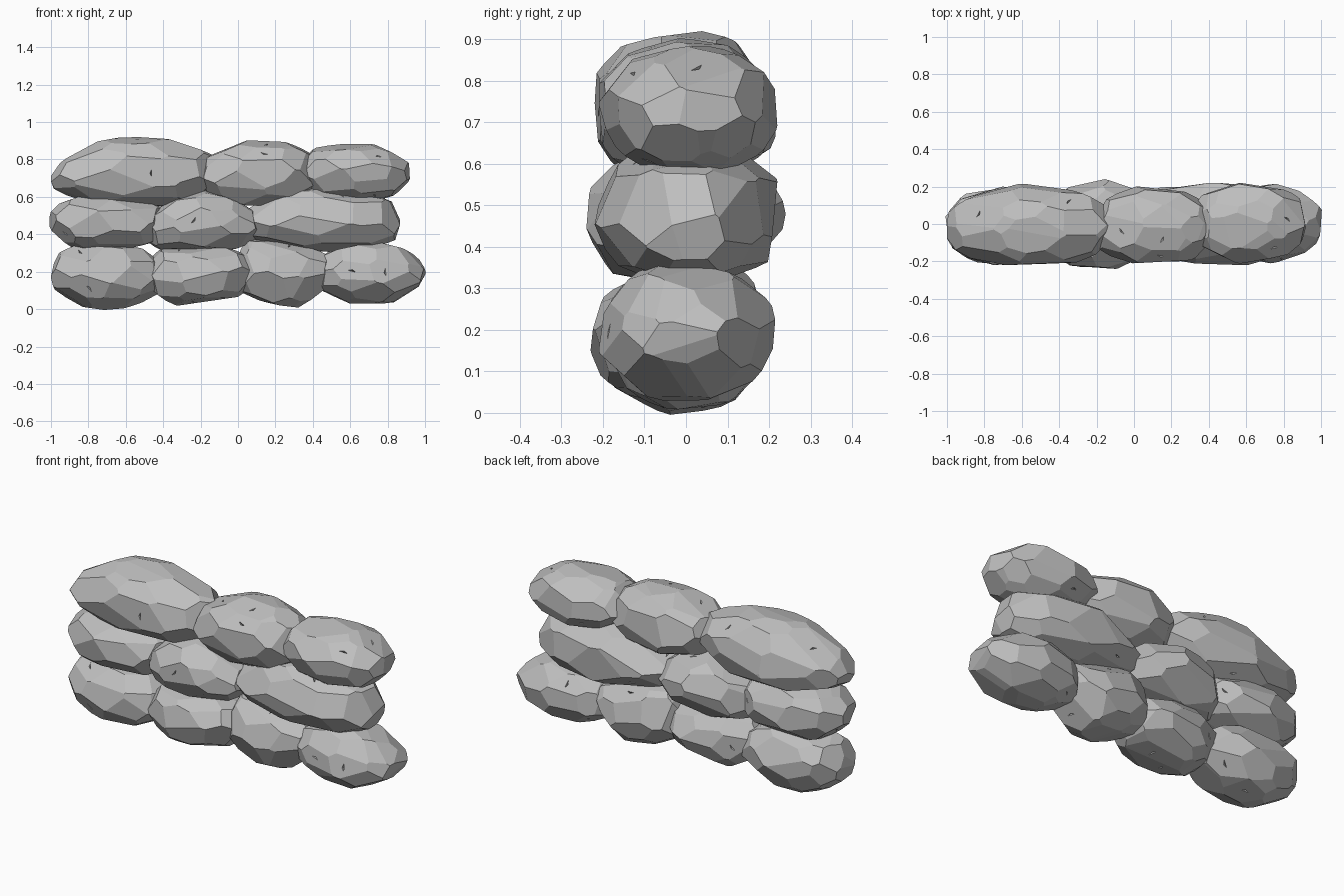
import bpy, bmesh, math, random
from mathutils import Vector, Matrix

if "Cube" in bpy.data.objects:
    bpy.data.objects.remove(bpy.data.objects["Cube"], do_unlink=True)

stone_grey = bpy.data.materials.new("stone_grey")
stone_grey.use_nodes = True
stone_grey.diffuse_color = (0.52, 0.52, 0.52, 1)
stone_grey.node_tree.nodes["Principled BSDF"].inputs["Base Color"].default_value = (0.52, 0.52, 0.52, 1)

rng = random.Random(8)
ROUNDNESS = 1.84


def link(name, bm):
    mesh = bpy.data.meshes.new(name)
    bm.to_mesh(mesh)
    bm.free()
    mesh.materials.append(stone_grey)
    obj = bpy.data.objects.new(name, mesh)
    bpy.context.collection.objects.link(obj)
    return obj


def slice_off(bm, normal, distance):
    """Cut away everything beyond a plane and cap the opening."""
    cut = bmesh.ops.bisect_plane(bm, geom=bm.verts[:] + bm.edges[:] + bm.faces[:],
                                 plane_co=normal * distance, plane_no=normal, clear_outer=True)
    rim = [e for e in cut["geom_cut"] if isinstance(e, bmesh.types.BMEdge)]
    if rim:
        bmesh.ops.contextual_create(bm, geom=rim)


def chisel(front, back, outline, cuts=40):
    """Chip a block down to a rounded body that has the given front outline."""
    xs, zs = zip(*outline)
    centre = Vector((max(xs) + min(xs), 0, max(zs) + min(zs))) / 2
    half = Vector((max(xs) - min(xs), 2, max(zs) - min(zs))) / 2
    points = [((x - centre.x) / half.x, (z - centre.z) / half.z) for x, z in outline]

    def reach(n):
        rim = max(n.x * x + n.z * z for x, z in points)
        return (rim ** ROUNDNESS + abs(n.y) ** ROUNDNESS) ** (1 / ROUNDNESS)

    bm = bmesh.new()
    bmesh.ops.create_cube(bm, size=2.2)
    # Facets along the outline (points run clockwise)
    for (ax, az), (bx, bz) in zip(points, points[1:] + points[:1]):
        n = Vector((az - bz, 0, bx - ax)).normalized()
        n.y = rng.uniform(-0.22, 0.22)
        n.normalize()
        slice_off(bm, n, reach(n))
    # Evenly spread, jittered facets over the front and back
    turn = rng.uniform(0, math.tau)
    for i in range(cuts):
        h = 1 - 2 * (i + 0.5) / cuts
        a = turn + i * math.pi * (3 - math.sqrt(5))
        r = math.sqrt(1 - h * h)
        n = Vector((r * math.cos(a), h, r * math.sin(a)))
        n += Vector([rng.uniform(-0.14, 0.14) for _ in range(3)])
        n.normalize()
        slice_off(bm, n, reach(n) * rng.uniform(0.95, 0.99))
    bmesh.ops.remove_doubles(bm, verts=bm.verts, dist=0.03)
    # Bring the body to its place and depth
    near, far = min(v.co.y for v in bm.verts), max(v.co.y for v in bm.verts)
    for v in bm.verts:
        depth = front + (v.co.y - near) / (far - near) * (back - front)
        v.co = centre + v.co * half
        v.co.y = depth
    bmesh.ops.recalc_face_normals(bm, faces=bm.faces)
    return bm


def nick_cutter(bm, count=4):
    """Thin wedges sunk into the larger facets."""
    faces = sorted(bm.faces, key=lambda f: -f.calc_area())[:18]
    nicks = bmesh.new()
    for f in rng.sample(faces, count):
        pose = Matrix.Translation(f.calc_center_median()) @ f.normal.to_track_quat('Z', 'Y').to_matrix().to_4x4()
        pose = pose @ Matrix.Rotation(rng.uniform(0, math.tau), 4, 'Z') @ Matrix.Diagonal((1, 0.25, 1, 1))
        bmesh.ops.create_cone(nicks, cap_ends=True, segments=3, radius1=0, radius2=0.05,
                              depth=0.05, matrix=pose)
    bmesh.ops.remove_doubles(nicks, verts=nicks.verts, dist=0.0001)
    bmesh.ops.recalc_face_normals(nicks, faces=nicks.faces)
    return nicks


def stone(name, front, back, outline):
    bm = chisel(front, back, outline)
    cutter = link("nick_cutter", nick_cutter(bm))
    obj = link(name, bm)
    # Carve the nicks, then discard the cutter
    mod = obj.modifiers.new("nicks", 'BOOLEAN')
    mod.operation, mod.solver, mod.object = 'DIFFERENCE', 'EXACT', cutter
    bpy.context.view_layer.objects.active = obj
    bpy.ops.object.modifier_apply(modifier=mod.name)
    bpy.data.objects.remove(cutter, do_unlink=True)


# Bottom course, left to right as seen from the front
stone("bottom_stone_1", -0.22, 0.20, [
    (-1, .2), (-.95, .31), (-.74, .35), (-.53, .33), (-.41, .25), (-.41, .1), (-.56, .02), (-.8, 0), (-.98, .11)])
stone("bottom_stone_2", -0.23, 0.19, [
    (-.49, .23), (-.41, .32), (-.12, .34), (.05, .29), (.09, .16), (0, .07), (-.32, .02), (-.46, .1)])
stone("bottom_stone_3", -0.20, 0.20, [
    (-.02, .24), (.04, .37), (.27, .36), (.48, .29), (.52, .2), (.45, .11), (.32, .01), (.17, .03), (0, .1)])
stone("bottom_stone_4", -0.21, 0.215, [
    (.41, .2), (.47, .3), (.75, .36), (.92, .3), (1, .22), (.98, .13), (.81, .03), (.6, .03), (.43, .11)])

# Middle course
stone("middle_stone_1", -0.22, 0.20, [
    (-1, .52), (-.95, .57), (-.8, .61), (-.6, .61), (-.43, .56), (-.39, .46), (-.44, .36), (-.6, .32), (-.87, .32),
    (-1, .43)])
stone("middle_stone_2", -0.24, 0.24, [
    (-.49, .39), (-.48, .51), (-.2, .64), (-.02, .6), (.08, .53), (.13, .41), (.05, .34), (-.15, .31), (-.44, .32)])
stone("middle_stone_3", -0.22, 0.22, [
    (-.01, .48), (.22, .61), (.33, .65), (.46, .65), (.81, .59), (.87, .45), (.84, .37), (.7, .32), (.38, .31),
    (.07, .38)])

# Top course
stone("top_stone_1", -0.22, 0.215, [
    (-1, .71), (-.95, .78), (-.72, .91), (-.39, .91), (-.15, .83), (-.12, .67), (-.29, .56), (-.45, .55), (-.82, .58),
    (-.98, .64)])
stone("top_stone_2", -0.21, 0.20, [
    (-.21, .7), (-.17, .82), (.05, .9), (.26, .89), (.39, .83), (.43, .7), (.37, .61), (.2, .56), (.02, .56),
    (-.16, .61)])
stone("top_stone_3", -0.21, 0.22, [
    (.31, .75), (.41, .86), (.73, .88), (.91, .78), (.92, .69), (.84, .61), (.73, .58), (.54, .58), (.34, .67)])
